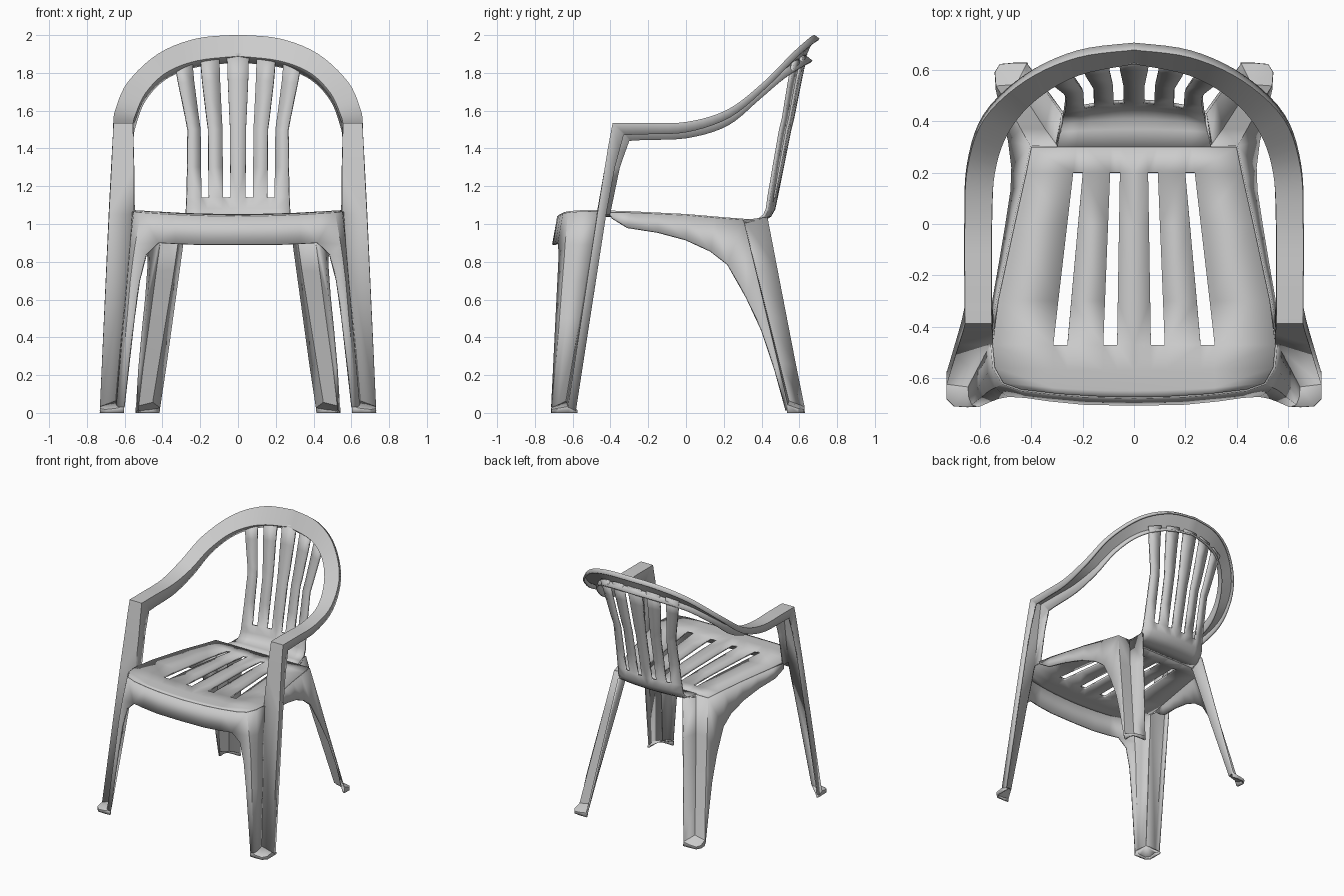
import bpy, bmesh
from mathutils import Vector


def lerp(a, b, t):
    return [p + (q - p) * t for p, q in zip(a, b)]


def spline(rows, n):
    """Catmull-Rom through rows of numbers, n steps per span."""
    out = []
    for i in range(len(rows) - 1):
        a, b = rows[max(i - 1, 0)], rows[i]
        c, d = rows[i + 1], rows[min(i + 2, len(rows) - 1)]
        for k in range(n):
            t = k / n
            out.append([0.5 * (2 * q + (r - p) * t + (2 * p - 5 * q + 4 * r - s) * t * t
                               + (3 * q - p - 3 * r + s) * t ** 3)
                        for p, q, r, s in zip(a, b, c, d)])
    return out + [list(rows[-1])]


def loft(bm, rows, skip=lambda i, j: False):
    """Skin rows of points with quads, leaving out skipped cells."""
    vs = [[bm.verts.new(p) for p in r] for r in rows]
    for i in range(len(vs) - 1):
        for j in range(len(vs[i]) - 1):
            if not skip(i, j):
                bm.faces.new((vs[i][j], vs[i][j + 1], vs[i + 1][j + 1], vs[i + 1][j]))


def toe(bm, valley, rim):
    """Sloping cap in the leg's valley with a short wall to the floor."""
    v = bm.verts.new(valley)
    top = [bm.verts.new(p) for p in rim]
    low = [bm.verts.new((p[0], p[1], 0)) for p in rim]
    for i in range(len(rim) - 1):
        bm.faces.new((v, top[i], top[i + 1]))
        bm.faces.new((top[i], low[i], low[i + 1], top[i + 1]))


def finish(bm, name, thick=0.014):
    bmesh.ops.remove_doubles(bm, verts=bm.verts, dist=0.0005)
    loose = [v for v in bm.verts if not v.link_faces]
    bmesh.ops.delete(bm, geom=loose, context='VERTS')
    bmesh.ops.recalc_face_normals(bm, faces=bm.faces)
    me = bpy.data.meshes.new(name)
    bm.to_mesh(me)
    bm.free()
    ob = bpy.data.objects.new(name, me)
    bpy.context.collection.objects.link(ob)
    bpy.ops.object.select_all(action='DESELECT')
    ob.select_set(True)
    bpy.context.view_layer.objects.active = ob
    bpy.ops.object.shade_smooth_by_angle(angle=0.6)
    m = ob.modifiers.new("mirror", 'MIRROR')
    m.use_clip = True
    s = ob.modifiers.new("thickness", 'SOLIDIFY')
    s.thickness = thick
    s.offset = 0
    # keep angle-based smoothing last in the stack if it is a modifier
    return ob


# slot edges (inner slot, outer slot) at seat front, seat rear, back base, back middle, top
SLOTS = [(0.066, 0.12, 0.26, 0.315), (0.055, 0.093, 0.20, 0.237),
         (0.04, 0.08, 0.155, 0.195), (0.042, 0.083, 0.158, 0.2), (0.058, 0.1, 0.2, 0.245)]


def panel(name, rows):
    """Slotted sheet; row = y, z, half width, edge shift in y, edge shift in z, slot key."""
    pts = []
    for y, z, w, ky, kz, u in rows:
        c = min(max(u, 0), 4)
        i = min(int(c), 3)
        xs = [0] + lerp(SLOTS[i], SLOTS[i + 1], c - i) + [w]
        pts.append([(x, y + ky * (x / w) ** 2, z + kz * (x / w) ** 2) for x in xs])

    def skip(i, j):
        a, b = rows[i][5], rows[i + 1][5]
        return j in (1, 3) and ((a >= 0 and b <= 1) or a >= 2)
    bm = bmesh.new()
    loft(bm, pts, skip)
    return finish(bm, name, 0.016)


# seat
panel("seat", [
    (-0.675, 1.04, 0.44, 0.03, 0.015, -1), (-0.65, 1.042, 0.51, 0.03, 0.018, -1),
    (-0.57, 1.045, 0.543, 0.01, 0.02, -1), (-0.472, 1.045, 0.552, 0, 0.02, 0),
    (-0.3, 1.043, 0.53, 0, 0.017, 0.25), (0, 1.035, 0.465, 0, 0.01, 0.7),
    (0.2, 1.022, 0.42, 0, 0.006, 1), (0.3, 1.018, 0.40, 0, 0.002, 1.3)])

# backrest with its curved base
panel("backrest", [
    (0.3, 1.018, 0.30, 0, 0.002, 1.3), (0.37, 1.017, 0.288, -0.01, 0, 1.5),
    (0.415, 1.025, 0.28, -0.025, 0, 1.6), (0.445, 1.045, 0.277, -0.03, 0, 1.7),
    (0.465, 1.08, 0.275, -0.035, 0, 1.8), (0.478, 1.14, 0.272, -0.04, 0, 2),
    (0.51, 1.3, 0.268, -0.045, 0, 2.5), (0.55, 1.5, 0.266, -0.05, 0, 3),
    (0.565, 1.56, 0.277, -0.05, 0, 3.2), (0.605, 1.76, 0.315, -0.06, -0.015, 3.75),
    (0.635, 1.9, 0.335, -0.07, -0.05, 4)])


def channel(r):
    """Inverted U: inner lip, inner edge, outer edge, outer lip."""
    a, b, lip = Vector(r[:3]), Vector(r[3:6]), Vector((0, r[6], r[7]))
    return [a + lip, a, b, b + lip * 0.65]


# arm and top hoop: inner edge, outer edge, lip direction
arm = [(0.56, -0.385, 1.53, 0.655, -0.385, 1.53, 0.085, -0.09),
       (0.56, -0.23, 1.53, 0.655, -0.23, 1.53, 0.015, -0.085),
       (0.56, 0, 1.53, 0.655, 0, 1.535, 0.01, -0.075),
       (0.548, 0.2, 1.575, 0.645, 0.22, 1.60, 0.02, -0.055),
       (0.495, 0.36, 1.69, 0.58, 0.41, 1.745, 0.025, -0.035),
       (0.385, 0.49, 1.80, 0.42, 0.56, 1.895, 0.03, -0.03),
       (0.22, 0.585, 1.865, 0.22, 0.65, 1.975, 0.035, -0.03),
       (0, 0.63, 1.89, 0, 0.68, 1.995, 0.035, -0.03)]
bm = bmesh.new()
loft(bm, [channel(r) for r in spline(arm, 5)])
# front post, open below the seat
post = [arm[0],
        (0.558, -0.407, 1.41, 0.66, -0.407, 1.41, 0.085, -0.03),
        (0.556, -0.425, 1.3, 0.665, -0.425, 1.3, 0.075, 0),
        (0.553, -0.467, 1.05, 0.678, -0.465, 1.05, 0.065, 0)]
loft(bm, [channel(r) for r in post])
loft(bm, [channel(r)[1:] for r in
          (post[-1], (0.643, -0.63, 0.06, 0.725, -0.622, 0.03, 0.06, -0.03))])
finish(bm, "armrest_hoop")

# front leg inner wall: valley, bend, front corner, inner edge
bm = bmesh.new()
leg = [[(0.553, -0.467, 1.065), (0.545, -0.56, 1.065), (0.51, -0.62, 1.06), (0.44, -0.645, 1.055)],
       [(0.568, -0.495, 0.89), (0.565, -0.58, 0.89), (0.54, -0.635, 0.89), (0.42, -0.672, 0.9)],
       [(0.575, -0.508, 0.82), (0.57, -0.59, 0.82), (0.55, -0.64, 0.82), (0.485, -0.668, 0.84)],
       [(0.585, -0.53, 0.7), (0.58, -0.607, 0.7), (0.565, -0.65, 0.7), (0.522, -0.675, 0.7)],
       [(0.603, -0.56, 0.5), (0.597, -0.63, 0.5), (0.582, -0.665, 0.5), (0.55, -0.685, 0.5)],
       [(0.643, -0.63, 0.06), (0.638, -0.675, 0.04), (0.628, -0.7, 0.03), (0.603, -0.708, 0.03)]]
loft(bm, leg)
# front apron
loft(bm, [[(0, -0.675, 1.04), (0, -0.702, 0.89)],
          [(0.2, -0.669, 1.043), (0.2, -0.698, 0.89)],
          [(0.33, -0.658, 1.048), (0.33, -0.685, 0.895)],
          [leg[0][3], leg[1][3]]])
toe(bm, leg[-1][0], [(0.725, -0.575, 0.012), (0.725, -0.622, 0.03), (0.725, -0.68, 0.02),
                     (0.70, -0.705, 0.015), (0.65, -0.708, 0.02), (0.603, -0.705, 0.03)])
finish(bm, "front_leg_and_apron")

# side skirt running down into the rear leg: top edge, bottom edge
bm = bmesh.new()
skirt = [(0.552, -0.41, 1.06, 0.565, -0.39, 1.03), (0.53, -0.3, 1.058, 0.548, -0.31, 0.98),
         (0.497, -0.15, 1.052, 0.52, -0.15, 0.955), (0.465, 0, 1.045, 0.495, 0, 0.915),
         (0.43, 0.15, 1.032, 0.475, 0.13, 0.855), (0.40, 0.3, 1.02, 0.472, 0.22, 0.785),
         (0.437, 0.365, 0.75, 0.485, 0.32, 0.61), (0.47, 0.425, 0.5, 0.503, 0.4, 0.44),
         (0.505, 0.485, 0.25, 0.522, 0.47, 0.23), (0.533, 0.535, 0.04, 0.535, 0.53, 0.01)]
loft(bm, [[r[:3], r[3:]] for r in skirt])
# rear leg: outer edge, valley, back edge
outer = [r[:3] for r in skirt[5:]]
valley = ((0.30, 0.30, 1.02), (0.455, 0.54, 0.06))
back = ((0.277, 0.43, 1.035), (0.415, 0.622, 0.03))
loft(bm, [[o, lerp(*valley, (1.02 - o[2]) / 0.98), lerp(*back, (1.02 - o[2]) / 0.98)]
          for o in outer])
# gusset joining leg to the backrest base
loft(bm, [[(0.30, 0.30, 1.02), (0.288, 0.36, 1.017)], [(0.30, 0.30, 1.0), back[0]]])
toe(bm, valley[1], [(0.533, 0.535, 0.04), (0.537, 0.59, 0.02), (0.52, 0.618, 0.015),
                    (0.47, 0.622, 0.02), (0.415, 0.622, 0.03)])
finish(bm, "rear_leg_and_side_skirt")
